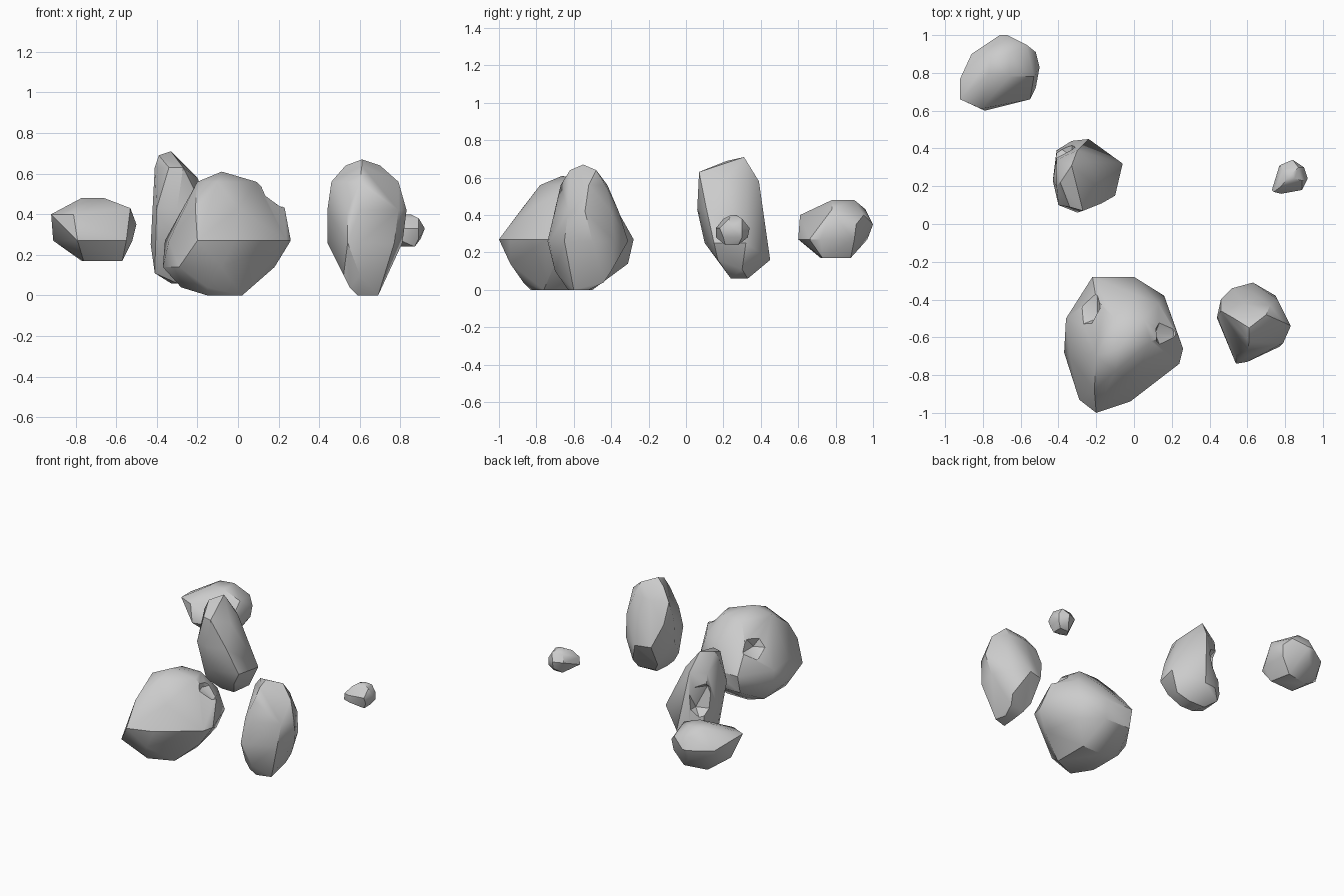
import bpy
import bmesh
from math import radians
from mathutils import Matrix, Vector

default_cube = bpy.data.objects.get("Cube")
if default_cube:
    bpy.data.objects.remove(default_cube, do_unlink=True)


def make_material(name, colour):
    material = bpy.data.materials.new(name)
    material.use_nodes = True
    material.diffuse_color = colour
    shader = next(n for n in material.node_tree.nodes if n.type == "BSDF_PRINCIPLED")
    shader.inputs["Base Color"].default_value = colour
    shader.inputs["Roughness"].default_value = 0.9
    return material


stone_grey = make_material("stone grey", (0.6, 0.6, 0.6, 1))


def link_object(name, bm):
    mesh = bpy.data.meshes.new(name)
    bm.to_mesh(mesh)
    bm.free()
    obj = bpy.data.objects.new(name, mesh)
    bpy.context.collection.objects.link(obj)
    return obj


def chip_stone(stone, centre, size):
    """Knock a faceted hollow out of a stone with a temporary cutter."""
    bm = bmesh.new()
    scale = Matrix.Diagonal(Vector(size)).to_4x4()
    bmesh.ops.create_icosphere(bm, subdivisions=1, radius=1,
                               matrix=Matrix.Translation(centre) @ scale)
    cutter = link_object("chip_cutter", bm)
    cutter.hide_render = True
    boolean = stone.modifiers.new("chip", "BOOLEAN")
    boolean.operation = "DIFFERENCE"
    boolean.solver = "EXACT"
    boolean.object = cutter
    graph = bpy.context.evaluated_depsgraph_get()
    chipped = bpy.data.meshes.new_from_object(stone.evaluated_get(graph))
    stone.modifiers.clear()
    stone.data = chipped
    bpy.data.objects.remove(cutter, do_unlink=True)


def make_stone(name, sections, chips=()):
    """Wrap a faceted skin around outlines stacked by height."""
    bm = bmesh.new()
    for height, outline in sections:
        for x, y in outline:
            bm.verts.new((x, y, height))
    hull = bmesh.ops.convex_hull(bm, input=bm.verts[:])
    unused = {v for v in hull["geom_interior"] + hull["geom_unused"]
              if isinstance(v, bmesh.types.BMVert)}
    bmesh.ops.delete(bm, geom=list(unused), context="VERTS")
    bmesh.ops.dissolve_limit(bm, angle_limit=radians(4),
                             verts=bm.verts[:], edges=bm.edges[:])
    bmesh.ops.recalc_face_normals(bm, faces=bm.faces[:])
    stone = link_object(name, bm)
    stone.data.materials.append(stone_grey)
    for centre, size in chips:
        chip_stone(stone, centre, size)
    bpy.ops.object.select_all(action="DESELECT")
    stone.select_set(True)
    bpy.context.view_layer.objects.active = stone
    bpy.ops.object.shade_smooth_by_angle(angle=radians(36))


# Broad boulder with a chipped shoulder and a cleft at the back
make_stone("broad_boulder", [
    (0, [(-.15, -.83), (.02, -.76), (.02, -.5), (-.15, -.5)]),
    (.04, [(-.28, -.75), (-.28, -.5), (-.15, -.87)]),
    (.14, [(-.37, -.68), (-.29, -.93), (-.08, -.94), (.18, -.7),
           (.12, -.42), (-.02, -.31), (-.22, -.31), (-.35, -.5)]),
    (.27, [(-.36, -.5), (-.34, -.7), (-.2, -1), (-.02, -.94), (.24, -.74),
           (.26, -.66), (.16, -.38), (0, -.28), (-.22, -.28)]),
    (.43, [(-.27, -.6), (-.21, -.88), (0, -.83), (.23, -.58),
           (.13, -.42), (0, -.37), (-.2, -.4)]),
    (.56, [(-.2, -.7), (-.1, -.78), (.09, -.62), (.05, -.5), (-.1, -.5)]),
    (.61, [(-.08, -.66)]),
], chips=[((.21, -.58, .54), (.11, .2, .11)),
          ((-.28, -.42, .45), (.12, .15, .11))])

# Upright egg-shaped boulder
make_stone("upright_boulder", [
    (0, [(.59, -.63), (.69, -.6), (.67, -.52), (.6, -.52)]),
    (.04, [(.55, -.65), (.69, -.44), (.57, -.46)]),
    (.1, [(.52, -.66), (.6, -.7), (.71, -.4), (.53, -.43)]),
    (.26, [(.44, -.5), (.54, -.74), (.6, -.73), (.77, -.65),
           (.81, -.5), (.75, -.38), (.63, -.31), (.52, -.34)]),
    (.42, [(.44, -.49), (.46, -.4), (.62, -.36), (.76, -.4),
           (.83, -.54), (.79, -.63), (.6, -.7), (.54, -.69)]),
    (.56, [(.46, -.46), (.58, -.42), (.72, -.43), (.79, -.52), (.6, -.67)]),
    (.64, [(.53, -.5), (.7, -.48), (.61, -.62)]),
    (.67, [(.61, -.55)]),
])

# Tall leaning stone with a hollow back
make_stone("leaning_stone", [
    (.06, [(-.33, .33), (-.3, .24), (-.2, .24), (-.2, .33)]),
    (.11, [(-.41, .22), (-.4, .38), (-.12, .3)]),
    (.16, [(-.41, .39), (-.33, .44), (-.24, .45), (-.15, .17)]),
    (.25, [(-.43, .23), (-.3, .1), (-.1, .15), (-.06, .32)]),
    (.43, [(-.4, .1), (-.3, .06), (-.17, .11), (-.16, .33), (-.28, .41)]),
    (.58, [(-.2, .2), (-.23, .33), (-.3, .39), (-.41, .34)]),
    (.63, [(-.34, .09), (-.27, .07), (-.26, .28), (-.41, .2)]),
    (.69, [(-.39, .22)]),
    (.71, [(-.33, .31)]),
], chips=[((-.43, .43, .4), (.14, .14, .17))])

# Low rounded stone at the back
make_stone("rounded_stone", [
    (.17, [(-.57, .73), (-.6, .88), (-.76, .72), (-.77, .85)]),
    (.27, [(-.91, .78), (-.79, .6), (-.55, .66), (-.52, .72),
           (-.53, .9), (-.7, .97), (-.85, .87)]),
    (.35, [(-.5, .83), (-.52, .91), (-.67, 1), (-.71, 1), (-.86, .9)]),
    (.4, [(-.92, .66), (-.92, .77), (-.81, .61), (-.57, .95)]),
    (.43, [(-.53, .78), (-.86, .76), (-.7, .96)]),
    (.48, [(-.77, .79), (-.66, .78), (-.66, .9), (-.76, .88)]),
])

# Small pebble
make_stone("pebble", [
    (.24, [(.8, .22), (.87, .21), (.87, .28), (.8, .28)]),
    (.28, [(.73, .18), (.78, .16), (.89, .2), (.9, .3), (.84, .33)]),
    (.33, [(.74, .17), (.78, .16), (.89, .18), (.92, .24),
           (.9, .3), (.84, .34), (.77, .31)]),
    (.38, [(.78, .2), (.89, .23), (.87, .3), (.79, .29)]),
    (.4, [(.81, .24), (.85, .24), (.84, .27)]),
])
